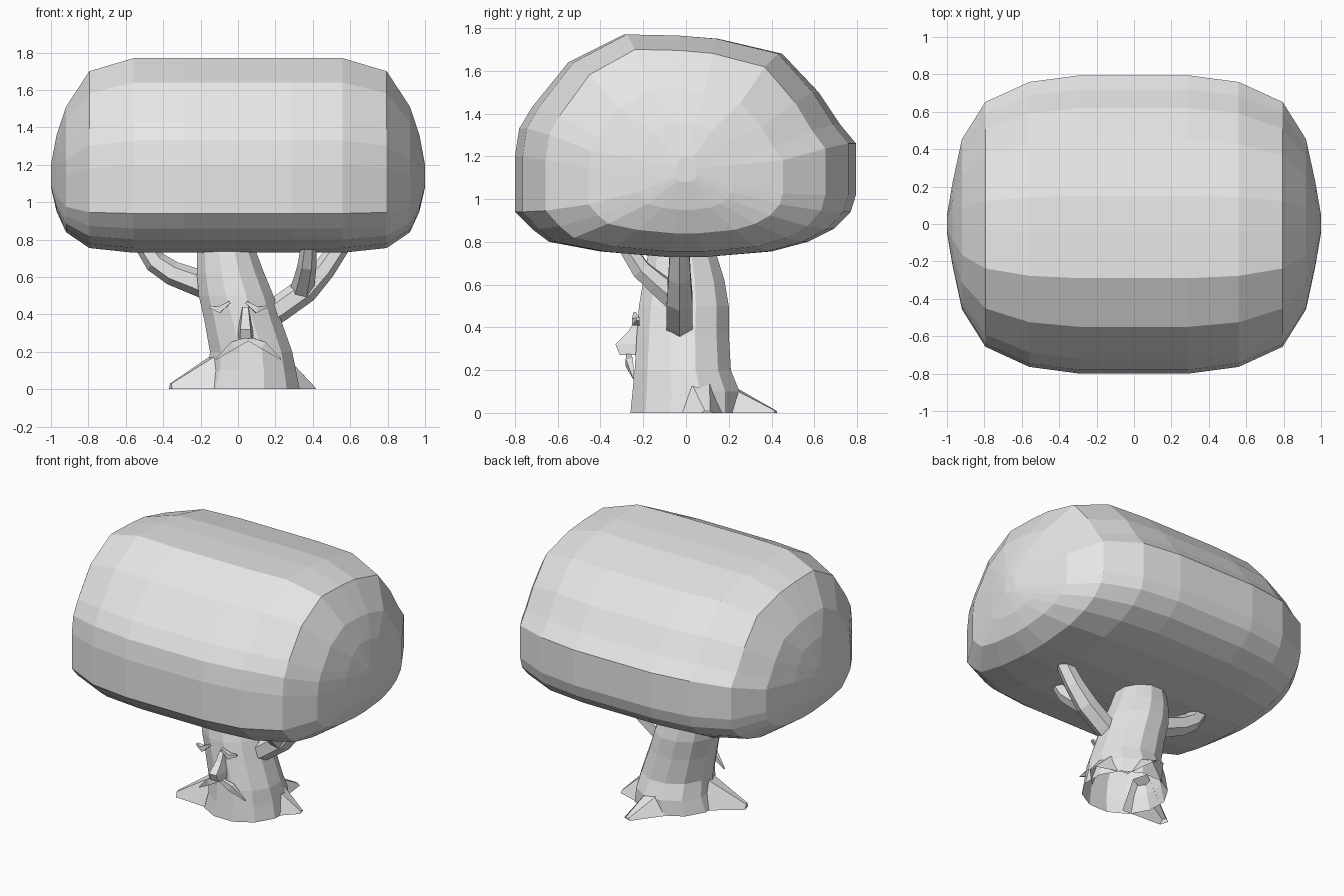
import bpy, bmesh, math
from mathutils import Vector

cube = bpy.data.objects.get("Cube")
if cube:
    bpy.data.objects.remove(cube, do_unlink=True)

# Single material
grey = bpy.data.materials.new("light_grey")
grey.use_nodes = True
grey.diffuse_color = (0.8, 0.8, 0.8, 1)
grey.node_tree.nodes["Principled BSDF"].inputs["Base Color"].default_value = (0.8, 0.8, 0.8, 1)


def loft(name, rings, closed=True, cap_start=True, cap_end=True):
    """Bridge equal-sized rings of points into a flat-shaded mesh."""
    bm = bmesh.new()
    rows = [[bm.verts.new(p) for p in ring] for ring in rings]
    n = len(rows[0])
    for a, b in zip(rows, rows[1:]):
        for i in range(n if closed else n - 1):
            j = (i + 1) % n
            bm.faces.new((a[i], a[j], b[j], b[i]))
    if cap_start:
        bm.faces.new(rows[0])
    if cap_end:
        bm.faces.new(rows[-1])
    bmesh.ops.recalc_face_normals(bm, faces=bm.faces)
    mesh = bpy.data.meshes.new(name)
    bm.to_mesh(mesh)
    bm.free()
    mesh.materials.append(grey)
    obj = bpy.data.objects.new(name, mesh)
    bpy.context.collection.objects.link(obj)
    return obj


def tube(name, path, radii, sides=6, depth=1.0):
    """Tapered limb along a path; depth scales its front-to-back thickness."""
    pts = [Vector(p) for p in path]
    rings = []
    for i, p in enumerate(pts):
        t = (pts[min(i + 1, len(pts) - 1)] - pts[max(i - 1, 0)]).normalized()
        side = Vector((0, 1, 0))
        side = (side - t * side.dot(t)).normalized()
        up = t.cross(side)
        ring = []
        for k in range(sides):
            a = math.tau * (k + 0.5) / sides
            ring.append(p + radii[i] * (side * math.cos(a) * depth + up * math.sin(a)))
        rings.append(ring)
    return loft(name, rings)


# Crown: one side profile, scaled at stations along x
LOW, HIGH = 0.73, 1.77
profile = [(-.8, .94), (-.72, .86), (-.64, .8), (-.4, .755), (-.1, LOW), (.1, LOW),
           (.4, .755), (.57, .8), (.69, .86), (.77, .94), (.795, 1.02), (.795, 1.26),
           (.72, 1.35), (.62, 1.5), (.45, 1.68), (.15, 1.75), (-.04, 1.765),
           (-.29, HIGH), (-.55, 1.64), (-.72, 1.43), (-.78, 1.33), (-.8, 1.2)]
# x, depth scale, bottom, top
stations = [(.29, 1, LOW, HIGH), (.56, .955, LOW, HIGH), (.795, .82, .755, 1.7),
            (.92, .57, .84, 1.51), (.97, .28, .95, 1.36), (1, .06, 1.08, 1.2)]
stations = [(-x, s, a, b) for x, s, a, b in reversed(stations)] + stations
crown = []
for x, s, lo, hi in stations:
    crown.append([(x, y * s, lo + (z - LOW) / (HIGH - LOW) * (hi - lo)) for y, z in profile])
loft("leaf_crown", crown)

# Trunk: leaning, open underneath (z, x range, y range)
levels = [(0, -.19, .33, -.26, .25), (.1, -.16, .31, -.25, .25), (.2, -.15, .29, -.24, .21),
          (.37, -.18, .23, -.23, .2), (.5, -.21, .19, -.22, .2), (.62, -.22, .14, -.2, .18),
          (.78, -.22, .08, -.17, .13)]
SIDES = 12
trunk = []
for z, x0, x1, y0, y1 in levels:
    ring = []
    for k in range(SIDES):
        a = math.tau * (k + 0.5) / SIDES
        grow = 0.5 / math.cos(math.pi / SIDES)
        ring.append(((x0 + x1) / 2 + (x1 - x0) * grow * math.cos(a),
                     (y0 + y1) / 2 + (y1 - y0) * grow * math.sin(a), z))
    trunk.append(ring)
loft("trunk", trunk, cap_start=False)


# Roots: tapering wedges, open underneath
def root(name, inner, tip, height, width, tip_height):
    a, b = Vector((*inner, 0)), Vector((*tip, 0))
    across = (b - a).normalized().cross(Vector((0, 0, 1)))
    rings = []
    for p, w, h in ((a, width, height), (b, 0.03, tip_height)):
        up = Vector((0, 0, h))
        rings.append([p - across * w, p - across * w * .4 + up,
                      p + across * w * .4 + up, p + across * w])
    loft(name, rings, closed=False, cap_start=False)


root("right_root", (-.1, -.06), (-.36, -.14), .2, .13, .03)
root("left_root", (.25, .06), (.41, .1), .17, .13, .01)
root("back_root", (.09, .2), (.15, .42), .13, .12, .01)

# Branches
tube("left_branch",
     [(.08, -.03, .34), (.22, -.03, .43), (.36, -.03, .53), (.46, -.03, .64), (.57, -.03, .8)],
     [.07, .07, .07, .06, .05])
tube("left_branch_fork",
     [(.34, -.03, .52), (.36, -.14, .61), (.37, -.21, .67), (.38, -.29, .79)],
     [.065, .055, .05, .04])
tube("right_branch",
     [(-.12, 0, .53), (-.24, .01, .58), (-.35, .02, .62), (-.44, .03, .68), (-.52, .04, .8)],
     [.07, .07, .065, .06, .05])

# Nose: wedge that widens and projects downward (z, front y, half width)
nose = []
for z, y, w in ((.44, -.235, .025), (.38, -.27, .035), (.32, -.33, .045), (.27, -.31, .05)):
    nose.append([(.04 - w, -.18, z), (.04 - w * .6, y, z), (.04 + w * .6, y, z), (.04 + w, -.18, z)])
loft("nose", nose)

# Moustache halves and eyebrows, mirrored about the face
for side, label in ((-1, "right"), (1, "left")):
    tube(label + "_moustache",
         [(.055, -.27, .27), (.055 + side * .08, -.265, .235), (.055 + side * .175, -.245, .16)],
         [.016, .03, .004], sides=4, depth=.8)
    tube(label + "_eyebrow",
         [(side * .15, -.225, .44), (side * .1, -.235, .425), (side * .045, -.24, .465)],
         [.01, .024, .01], sides=4)
